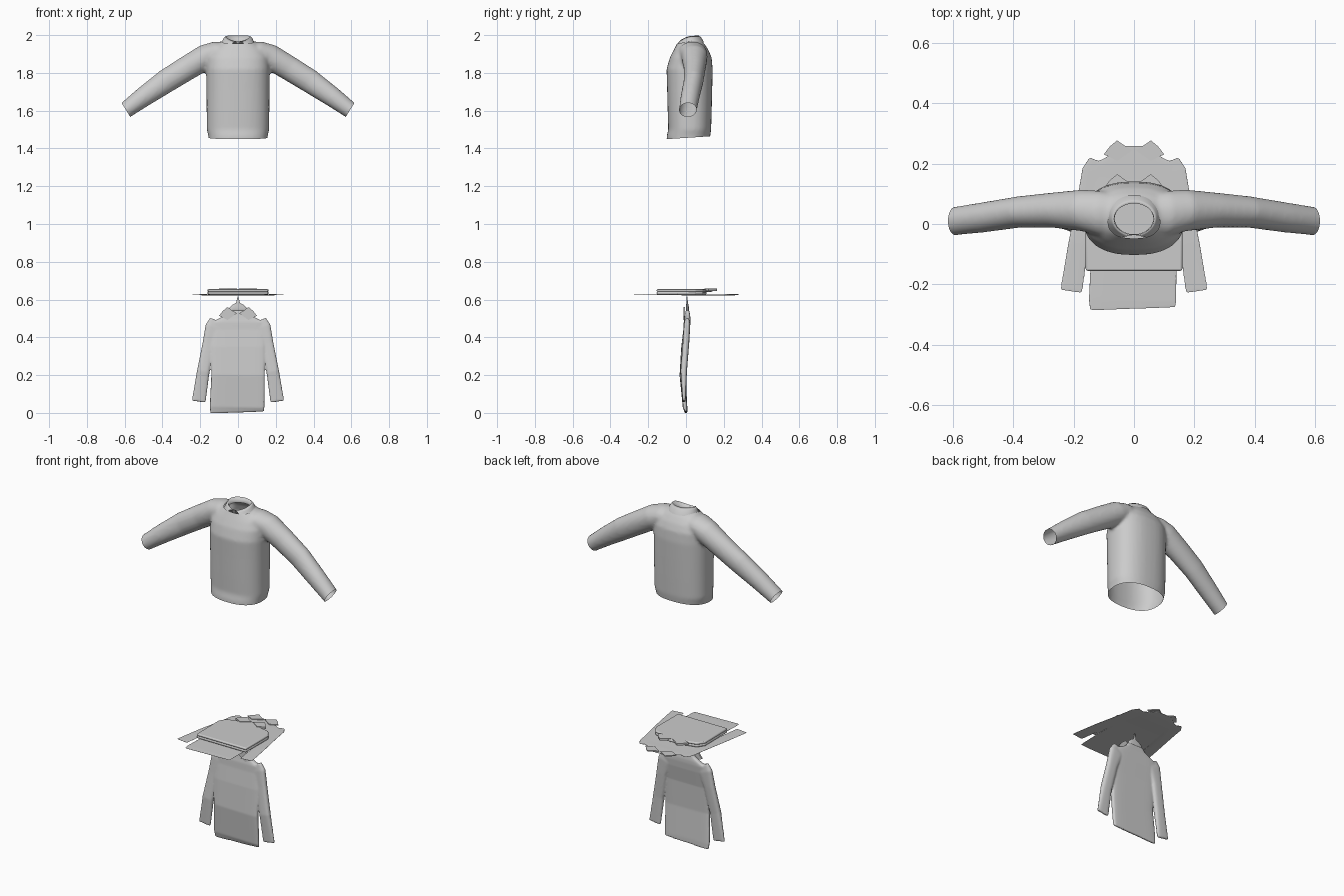
import bpy, bmesh, math
from mathutils import Vector

if "Cube" in bpy.data.objects:
    bpy.data.objects.remove(bpy.data.objects["Cube"])

Y = Vector((0, 1, 0))


def link(name, bm):
    bmesh.ops.recalc_face_normals(bm, faces=bm.faces)
    me = bpy.data.meshes.new(name)
    bm.to_mesh(me)
    bm.free()
    ob = bpy.data.objects.new(name, me)
    bpy.context.collection.objects.link(ob)
    return ob


def loft(bm, rows, n, sx=1, seg=40):
    """Closed tube through rows of (x, y, z, half width, half depth)."""
    ctr = [Vector((sx * r[0], r[1], r[2])) for r in rows]
    rings = []
    for i, r in enumerate(rows):
        t = ctr[min(i + 1, len(rows) - 1)] - ctr[max(i - 1, 0)]
        u = t.cross(Y).normalized()
        ring = []
        for k in range(seg):
            a = 2 * math.pi * k / seg
            c, s = math.cos(a), math.sin(a)
            c = math.copysign(abs(c) ** (2 / n), c)
            s = math.copysign(abs(s) ** (2 / n), s)
            ring.append(bm.verts.new(ctr[i] + u * r[3] * c + Y * r[4] * s))
        rings.append(ring)
    for p, q in zip(rings, rings[1:]):
        for k in range(seg):
            j = (k + 1) % seg
            bm.faces.new((p[k], p[j], q[j], q[k]))
    bm.faces.new(rings[0])
    bm.faces.new(rings[-1])


def fuse(ob, voxel, smooth):
    """Blend overlapping tubes into one soft cloth surface."""
    m = ob.modifiers.new("blend", "REMESH")
    m.mode, m.voxel_size = "VOXEL", voxel
    m = ob.modifiers.new("soften", "SMOOTH")
    m.factor, m.iterations = 0.5, smooth
    dg = bpy.context.evaluated_depsgraph_get()
    me = bpy.data.meshes.new_from_object(ob.evaluated_get(dg))
    ob.modifiers.clear()
    ob.data = me
    me.shade_smooth()


def prism(name, pts, z0, z1, sx=1, mirror=False, bevel=0.0):
    pts = [(sx * x, y) for x, y in pts]
    if mirror:
        pts += [(-x, y) for x, y in reversed(pts)]
    bm = bmesh.new()
    f = bm.faces.new([bm.verts.new((x, y, z0)) for x, y in pts])
    ext = bmesh.ops.extrude_face_region(bm, geom=[f])["geom"]
    bmesh.ops.translate(bm, vec=(0, 0, z1 - z0),
                        verts=[v for v in ext if isinstance(v, bmesh.types.BMVert)])
    ob = link(name, bm)
    if bevel:
        m = ob.modifiers.new("round", "BEVEL")
        m.width, m.segments = bevel, 3
    bpy.context.view_layer.objects.active = ob
    ob.select_set(True)
    bpy.ops.object.shade_smooth_by_angle()
    ob.select_set(False)
    return ob


# worn sweater: torso rings are (z, half width, front y, back y)
torso = [(1.42, .153, -.103, .12), (1.465, .157, -.102, .128), (1.5, .165, -.094, .133),
         (1.6, .166, -.097, .136), (1.72, .167, -.1, .139), (1.82, .168, -.103, .141),
         (1.88, .165, -.086, .136), (1.92, .145, -.066, .12), (1.95, .11, -.05, .1),
         (1.97, .078, -.04, .082), (2.0, .064, -.035, .07)]
sleeve = [(.04, .035, 1.925, .04, .06), (.11, .035, 1.91, .058, .075), (.17, .045, 1.885, .067, .069),
          (.27, .046, 1.825, .065, .058), (.38, .04, 1.757, .063, .052), (.5, .022, 1.673, .053, .05),
          (.592, .01, 1.605, .044, .047), (.64, .005, 1.567, .043, .046)]
bm = bmesh.new()
loft(bm, [(0, (f + b) / 2, z, w, (b - f) / 2) for z, w, f, b in torso], 2.4)
for s in (1, -1):
    loft(bm, sleeve, 2, s)
worn = link("worn_sweater", bm)
fuse(worn, .009, 5)

# cut open the hem, neck and cuffs
bm = bmesh.new()
bm.from_mesh(worn.data)
for co, no in [((0, 0, 1.456), (0, .066, -1)), ((0, .02, 1.968), (0, -.2, 1)),
               ((.594, 0, 1.605), (.85, 0, -.53)), ((-.594, 0, 1.605), (-.85, 0, -.53))]:
    bmesh.ops.bisect_plane(bm, geom=bm.verts[:] + bm.edges[:] + bm.faces[:],
                           plane_co=co, plane_no=no, clear_outer=True)
bm.to_mesh(worn.data)
bm.free()

# worn collar: inner stand, top rim, turned-down leaf with front points
bm = bmesh.new()
cols = []
N = 48
for i in range(N + 1):
    p = 2 * math.pi * i / N
    q = .6 + p * (2 * math.pi - 1.2) / (2 * math.pi)
    front = ((1 + math.cos(p)) / 2) ** 3
    z = 1.997 - .03 * front
    rim = Vector((.066 * math.sin(p), .016 - .052 * math.cos(p), z))
    low = Vector((.064 * math.sin(p), .018 - .052 * math.cos(p), z - .035))
    tip = Vector((.09 * math.sin(q), .018 - .078 * math.cos(q), z - .036 + .008 * front))
    mid = rim.lerp(tip, .45) + Vector((0, 0, .007))
    cols.append([bm.verts.new(v) for v in (low, rim, mid, tip)])
for a, b in zip(cols, cols[1:]):
    for k in range(3):
        bm.faces.new((a[k], b[k], b[k + 1], a[k + 1]))
link("worn_collar", bm).data.shade_smooth()

# hanging sweater: thin pillow body with two sleeves
body = [(-.004, 0, .002, .142, .007), (-.005, -.005, .03, .145, .012), (0, -.018, .2, .141, .016),
        (0, -.01, .35, .142, .015), (0, .003, .44, .145, .017), (0, .006, .48, .138, .018),
        (0, .008, .5, .1, .016), (0, .008, .52, .065, .013), (0, .008, .542, .05, .01)]
arm = [(.115, .006, .49, .035, .012), (.13, .005, .455, .043, .017), (.154, 0, .37, .033, .017),
       (.184, -.012, .22, .033, .017), (.208, -.01, .06, .037, .008)]
bm = bmesh.new()
loft(bm, body, 5)
for s in (1, -1):
    loft(bm, arm, 3, s)
hanging = link("hanging_sweater", bm)
fuse(hanging, .005, 3)

# neck back and hook tip of the hanging sweater
bm = bmesh.new()
loft(bm, [(0, .008, .52, .05, .008), (0, .008, .555, .046, .008), (0, .007, .573, .028, .006),
          (0, .006, .582, .01, .004), (0, .006, .617, .002, .002)], 2.5, seg=20)
link("hanging_neck", bm).data.shade_smooth()

# flat sweater: the hanging one pressed and laid down, front up
flat = bpy.data.objects.new("flat_sweater", hanging.data)
flat.rotation_euler = (-math.pi / 2, 0, 0)
flat.scale = (1, .15, 1)
flat.location = (0, -.283, .624)
bpy.context.collection.objects.link(flat)

# folded sweater: two stacked layers
outline = [(.16, -.155), (.162, .05), (.135, .09), (.065, .108), (.05, .14)]
prism("folded_lower_layer", outline[:4], .627, .642, mirror=True, bevel=.006)
prism("folded_upper_layer", outline, .641, .655, mirror=True, bevel=.006)

# collar flaps of the hanging, flat and folded sweaters
flap = [(.056, .56), (.08, .54), (.1, .514), (.055, .492), (.006, .527), (.03, .542)]
for s, side in ((1, "right"), (-1, "left")):
    c = prism("hanging_collar_" + side, flap, .004, .013, s)
    c.rotation_euler = (math.pi / 2, 0, 0)
    prism("flat_collar_" + side, [(x, y - .283) for x, y in flap], .624, .629, s)
    prism("folded_collar_" + side, [(x, y - .395) for x, y in flap], .646, .658, s)
